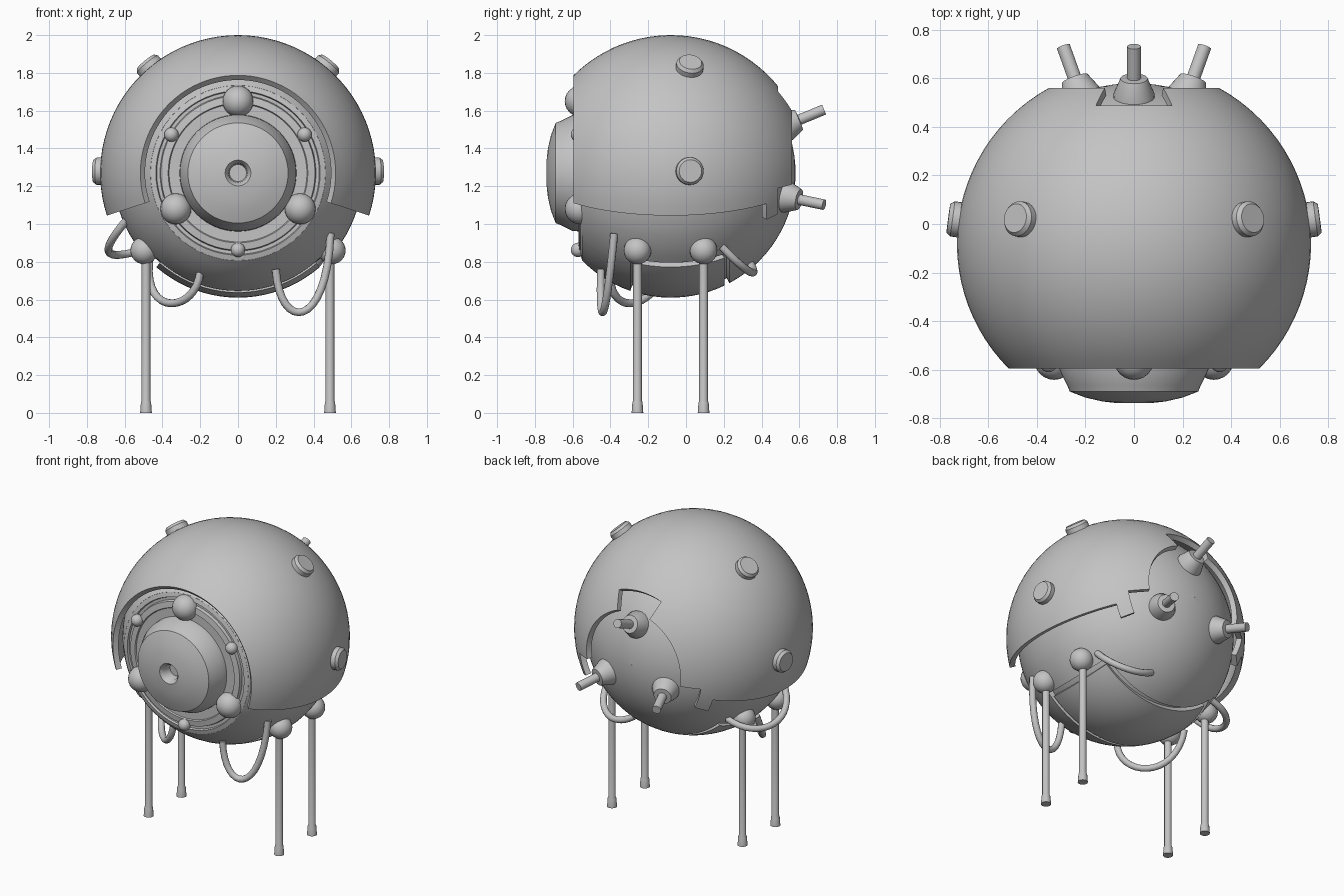
import bpy, bmesh, math
from mathutils import Vector

if "Cube" in bpy.data.objects:
    bpy.data.objects.remove(bpy.data.objects["Cube"])

C = Vector((0, -0.08, 1.27))          # centre of the round body
grey = bpy.data.materials.new("plain_grey")
grey.diffuse_color = (0.55, 0.55, 0.55, 1)
grey.use_nodes = True
grey.node_tree.nodes["Principled BSDF"].inputs["Base Color"].default_value = grey.diffuse_color


def finish(bm, name, angle=35):
    bmesh.ops.recalc_face_normals(bm, faces=bm.faces)
    me = bpy.data.meshes.new(name)
    bm.to_mesh(me)
    bm.free()
    me.materials.append(grey)
    ob = bpy.data.objects.new(name, me)
    bpy.context.collection.objects.link(ob)
    bpy.ops.object.select_all(action='DESELECT')
    ob.select_set(True)
    bpy.context.view_layer.objects.active = ob
    bpy.ops.object.shade_smooth_by_angle(angle=math.radians(angle))
    return ob


def lathe(name, profile, origin, axis, seg=32):
    """Turn (radius, height) points around an axis."""
    bm = bmesh.new()
    rot = Vector(axis).to_track_quat('Z', 'Y')
    rings = []
    for r, h in profile:
        n = 1 if r == 0 else seg
        rings.append([bm.verts.new(Vector(origin) + rot @ Vector(
            (r * math.cos(math.tau * i / seg), r * math.sin(math.tau * i / seg), h))) for i in range(n)])
    for a, b in zip(rings, rings[1:]):
        for i in range(seg):
            j = (i + 1) % seg
            vs = [a[i % len(a)], a[j % len(a)], b[j % len(b)], b[i % len(b)]]
            bm.faces.new(list(dict.fromkeys(vs)))
    return finish(bm, name)


def ball(name, pos, r, seg=24):
    bm = bmesh.new()
    bmesh.ops.create_uvsphere(bm, u_segments=seg, v_segments=seg // 2, radius=r)
    bmesh.ops.translate(bm, vec=pos, verts=bm.verts)
    return finish(bm, name)


# azimuths measured from straight up, around the front-back axis
M = sorted(set(range(0, 180, 4)) | {118, 139})
AZ = [-m for m in reversed(M) if m] + M + [180]


def polar(r, t, a):
    t, a = math.radians(t), math.radians(a)
    return C + r * Vector((math.sin(t) * math.sin(a), math.cos(t), math.sin(t) * math.cos(a)))


def plating(name, r_in, r_out, thetas, keep):
    """Thick spherical plating; keep(theta, azimuth) tells which cells exist."""
    bm = bmesh.new()
    n, cache = len(AZ), {}

    def v(layer, i, j):
        k = (layer, i, j % n)
        if k not in cache:
            cache[k] = bm.verts.new(polar((r_in, r_out)[layer], thetas[i], AZ[j % n]))
        return cache[k]

    def on(i, j):
        if not 0 <= i < len(thetas) - 1:
            return False
        j %= n
        a0, a1 = AZ[j], AZ[j + 1] if j + 1 < n else 180 + (180 + AZ[0])
        m = abs((a0 + a1) / 2)
        return keep((thetas[i] + thetas[i + 1]) / 2, m)

    for i in range(len(thetas) - 1):
        for j in range(n):
            if not on(i, j):
                continue
            q = [(i, j), (i, j + 1), (i + 1, j + 1), (i + 1, j)]
            for layer in (0, 1):
                bm.faces.new([v(layer, *p) for p in q])
            sides = [(i - 1, j), (i, j + 1), (i + 1, j), (i, j - 1)]
            for s, nb in enumerate(sides):
                if not on(*nb):
                    p, w = q[s], q[(s + 1) % 4]
                    bm.faces.new([v(0, *p), v(0, *w), v(1, *w), v(1, *p)])
    return finish(bm, name)


# outer shell: open below, notched around the rear opening
def shell_rule(t, m):
    if t < 39:
        return 20 < m < 100
    return m < (118 if t < 46 else 108)


plating("outer_shell", 0.695, 0.73,
        [28.7, 32, 35.5, 39, 42.5, 46] + [46 + 88.9 * k / 22 for k in range(1, 23)], shell_rule)


# inner body plating with a groove framing the belly panel
def body_rule(t, m):
    side = 136 < m < 139 and 62 < t < 109
    ends = m > 136 and (62 < t < 64.5 or 106.5 < t < 109)
    return not (side or ends)


plating("inner_body", 0.625, 0.66,
        [0.2] + list(range(4, 61, 4)) + [62, 64.5] + [64.5 + 42 * k / 11 for k in range(1, 12)]
        + [109] + [109 + 26.4 * k / 7 for k in range(1, 8)], body_rule)
core = [(0.63 * math.sin(math.radians(t)), -0.63 * math.cos(math.radians(t))) for t in range(0, 133, 4)]
core[0] = (0, -0.63)
lathe("body_core", core, C, (0, -1, 0), 64)

# front plate with stepped rings, and the central eye dome (heights run forward)
lathe("front_plate", [(0.463, 0.44), (0.463, 0.47), (0.435, 0.478), (0.43, 0.465), (0.413, 0.465),
                      (0.408, 0.485), (0.37, 0.49), (0.365, 0.482), (0.3, 0.482), (0, 0.482)],
      C, (0, -1, 0), 64)
lathe("eye_dome", [(0.31, 0.47), (0.307, 0.52), (0.275, 0.585), (0.265, 0.61), (0.2, 0.635),
                   (0.13, 0.651), (0.068, 0.658), (0.05, 0.635), (0.045, 0.58), (0, 0.58)],
      C, (0, -1, 0), 64)

# large and small balls alternating around the eye
for k in range(3):
    for name, a, d, r, y in (("large_front_ball", 120 * k, 0.38, 0.082, -0.56),
                             ("small_front_ball", 120 * k + 60, 0.407, 0.038, -0.572)):
        a = math.radians(a)
        ball(f"{name}_{k}", (d * math.sin(a), y, C.z + d * math.cos(a)), r)

# three rear antennas
for k in range(3):
    axis = polar(1, 22.5, 120 * k) - C
    lathe(f"rear_antenna_{k}", [(0.085, 0.62), (0.085, 0.665), (0.056, 0.735), (0.028, 0.737),
                                (0.028, 0.878), (0, 0.878)], C, axis, 24)

for s, side in ((-1, "left"), (1, "right")):
    # shell knobs
    for part, axis in (("side_knob", (0.74, 0.1, 0.01)), ("top_knob", (0.47, 0.1, 0.565))):
        lathe(f"{side}_{part}", [(0.073, 0.69), (0.073, 0.755), (0.06, 0.772), (0, 0.772)],
              C, (s * axis[0], axis[1], axis[2]), 24)
    # legs with ball joints and feet
    for end, y in (("front", -0.257), ("rear", 0.093)):
        ball(f"{side}_{end}_leg_joint", (s * 0.497, y, 0.86), 0.073)
        lathe(f"{side}_{end}_leg", [(0, 0), (0.031, 0), (0.027, 0.055), (0.023, 0.065), (0.023, 0.85)],
              (s * 0.487, y, 0), (0, 0, 1), 16)

# hanging cables: start, two handles, end
cables = {
    "right_front_cable": [(0.2, -0.45, 0.76), (0.22, -0.46, 0.43), (0.47, -0.43, 0.43), (0.49, -0.38, 0.95)],
    "left_front_cable": [(-0.2, -0.4, 0.75), (-0.22, -0.42, 0.53), (-0.5, -0.2, 0.5), (-0.47, -0.08, 0.8)],
    "left_side_cable": [(-0.45, 0.2, 0.88), (-0.7, 0.22, 0.8), (-0.76, -0.12, 0.82), (-0.59, -0.19, 1.02)],
    "right_rear_cable": [(0.45, 0.19, 0.88), (0.46, 0.3, 0.76), (0.3, 0.4, 0.69), (0.15, 0.34, 0.79)],
}
for name, (p0, c0, c1, p1) in cables.items():
    cu = bpy.data.curves.new(name, 'CURVE')
    cu.dimensions = '3D'
    cu.bevel_depth = 0.021
    cu.bevel_resolution = 3
    cu.use_fill_caps = True
    sp = cu.splines.new('BEZIER')
    sp.bezier_points.add(1)
    for bp, co, left, right in zip(sp.bezier_points, (p0, p1), (p0, c1), (c0, p1)):
        bp.handle_left_type = bp.handle_right_type = 'FREE'
        bp.co, bp.handle_left, bp.handle_right = co, left, right
    sp.resolution_u = 16
    cu.materials.append(grey)
    bpy.context.collection.objects.link(bpy.data.objects.new(name, cu))
